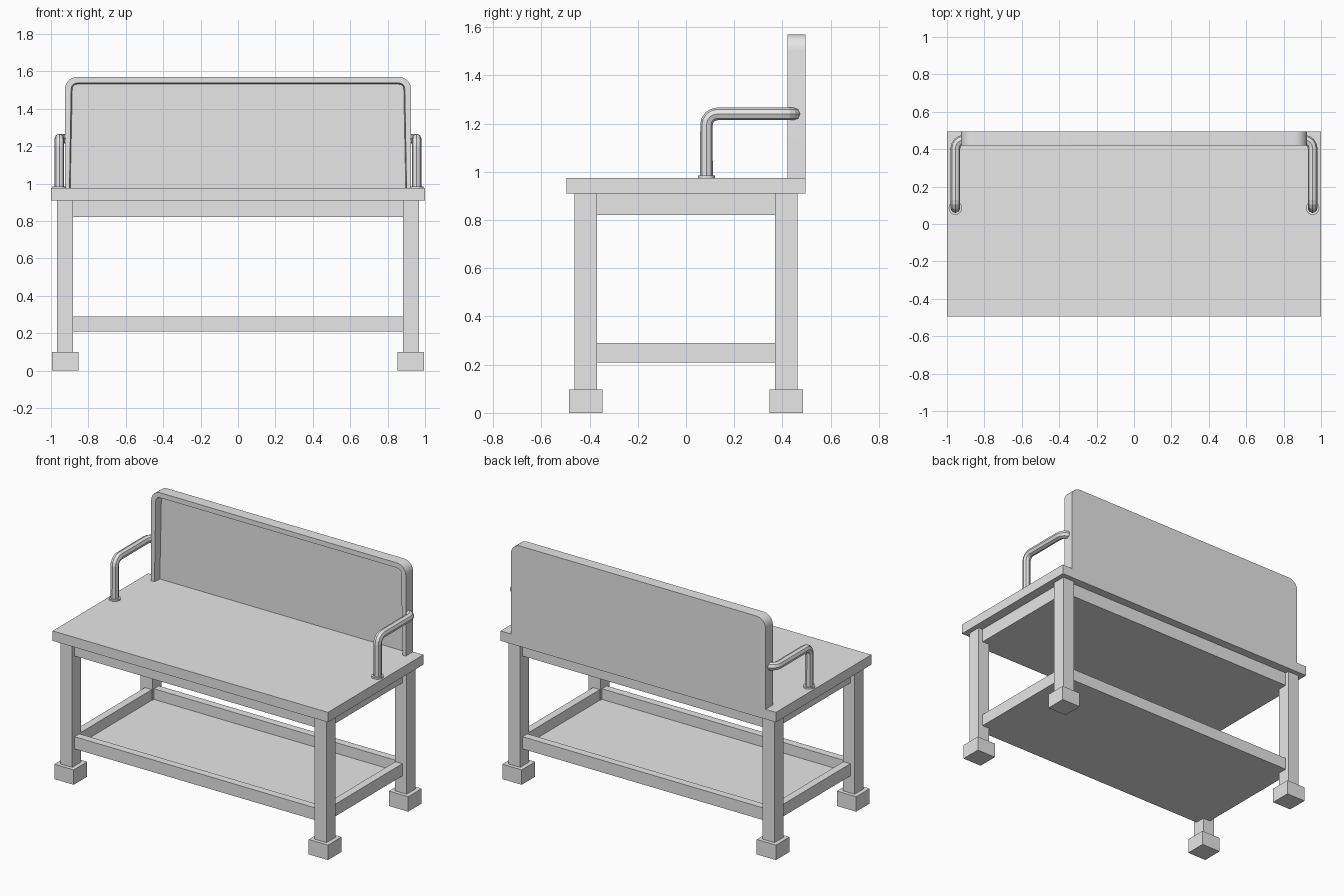
import bpy, bmesh
from math import sin, cos, pi, radians
from mathutils import Vector

if "Cube" in bpy.data.objects:
    bpy.data.objects.remove(bpy.data.objects["Cube"], do_unlink=True)

grey = bpy.data.materials.new("plain grey")
grey.use_nodes = True
grey.diffuse_color = (0.8, 0.8, 0.8, 1)
grey.node_tree.nodes["Principled BSDF"].inputs["Base Color"].default_value = (0.8, 0.8, 0.8, 1)


def add_mesh(name, bm):
    bmesh.ops.recalc_face_normals(bm, faces=bm.faces)
    mesh = bpy.data.meshes.new(name)
    bm.to_mesh(mesh)
    bm.free()
    mesh.materials.append(grey)
    obj = bpy.data.objects.new(name, mesh)
    bpy.context.collection.objects.link(obj)
    return obj


def box(name, low, high):
    bm = bmesh.new()
    bmesh.ops.create_cube(bm, size=1)
    low, high = Vector(low), Vector(high)
    for v in bm.verts:
        v.co = (low + high) / 2 + v.co * (high - low)
    return add_mesh(name, bm)


def fillet(points, radius, steps):
    """Round the inner corners of a path of right-angled turns."""
    path = [Vector(points[0])]
    for a, b, c in zip(points, points[1:], points[2:]):
        a, b, c = Vector(a), Vector(b), Vector(c)
        back, ahead = (a - b).normalized(), (c - b).normalized()
        for i in range(steps + 1):
            t = i / steps * pi / 2
            path.append(b + radius * ((1 - sin(t)) * back + (1 - cos(t)) * ahead))
    return path + [Vector(points[-1])]


# Table top and the closed apron beneath it
box("table_top", (-1, -0.495, 0.91), (1, 0.495, 0.975))
box("apron", (-0.935, -0.437, 0.82), (0.935, 0.437, 0.91))

# Lower tray: floor and four rims
box("tray_floor", (-0.93, -0.432, 0.21), (0.93, 0.432, 0.22))
for s, side in ((-1, "right"), (1, "left")):
    box(side + "_tray_rim", (s * 0.91 - 0.025, -0.437, 0.21), (s * 0.91 + 0.025, 0.437, 0.29))
for s, side in ((-1, "front"), (1, "back")):
    box(side + "_tray_rim", (-0.885, s * 0.412 - 0.025, 0.21), (0.885, s * 0.412 + 0.025, 0.29))

# Legs on square feet
for sx, side in ((-1, "right"), (1, "left")):
    for sy, end in ((-1, "front"), (1, "back")):
        x, y = sx * 0.924, sy * 0.416
        name = end + "_" + side
        box(name + "_leg", (x - 0.043, y - 0.046, 0.09), (x + 0.043, y + 0.046, 0.91))
        box(name + "_foot", (x - 0.07, y - 0.07, 0), (x + 0.07, y + 0.07, 0.098))

# Backrest: rounded board with a recessed front, its lower edge sunk in the top
bm = bmesh.new()
outline = fillet([(-0.925, 0.42, 0.925), (-0.925, 0.42, 1.57),
                  (0.925, 0.42, 1.57), (0.925, 0.42, 0.925)], 0.065, 6)
front = bm.faces.new([bm.verts.new(p) for p in outline])
extruded = bmesh.ops.extrude_face_region(bm, geom=[front], use_keep_orig=True)
for v in extruded["geom"]:
    if isinstance(v, bmesh.types.BMVert):
        v.co.y = 0.495
bmesh.ops.recalc_face_normals(bm, faces=bm.faces)
bmesh.ops.inset_region(bm, faces=[front], thickness=0.033)
bmesh.ops.inset_region(bm, faces=[front], thickness=0.006)
for v in front.verts:
    v.co.y = 0.47
backrest = add_mesh("backrest", bm)
bpy.context.view_layer.objects.active = backrest
backrest.select_set(True)
bpy.ops.object.shade_smooth_by_angle(angle=radians(30))
backrest.select_set(False)

# Bent pipe armrests with round flanges
for s, side in ((-1, "right"), (1, "left")):
    x = s * 0.955
    path = fillet([(x, 0.085, 0.97), (x, 0.085, 1.24), (x, 0.45, 1.24),
                   (s * 0.9, 0.45, 1.24)], 0.045, 4)
    curve = bpy.data.curves.new(side + "_armrest", "CURVE")
    curve.dimensions = "3D"
    curve.bevel_depth = 0.026
    curve.bevel_resolution = 2
    spline = curve.splines.new("POLY")
    spline.points.add(len(path) - 1)
    for point, co in zip(spline.points, path):
        point.co = (*co, 1)
    spline.use_smooth = False
    temp = bpy.data.objects.new("armrest_path", curve)
    bpy.context.collection.objects.link(temp)
    bpy.context.view_layer.update()
    mesh = bpy.data.meshes.new_from_object(temp.evaluated_get(bpy.context.evaluated_depsgraph_get()))
    bpy.data.objects.remove(temp, do_unlink=True)
    mesh.materials.clear()
    mesh.materials.append(grey)
    bpy.context.collection.objects.link(bpy.data.objects.new(side + "_armrest", mesh))

    bm = bmesh.new()
    bmesh.ops.create_cone(bm, cap_ends=True, segments=16, radius1=0.036, radius2=0.036, depth=0.01)
    bmesh.ops.translate(bm, verts=bm.verts, vec=(x, 0.085, 0.98))
    add_mesh(side + "_armrest_flange", bm)
